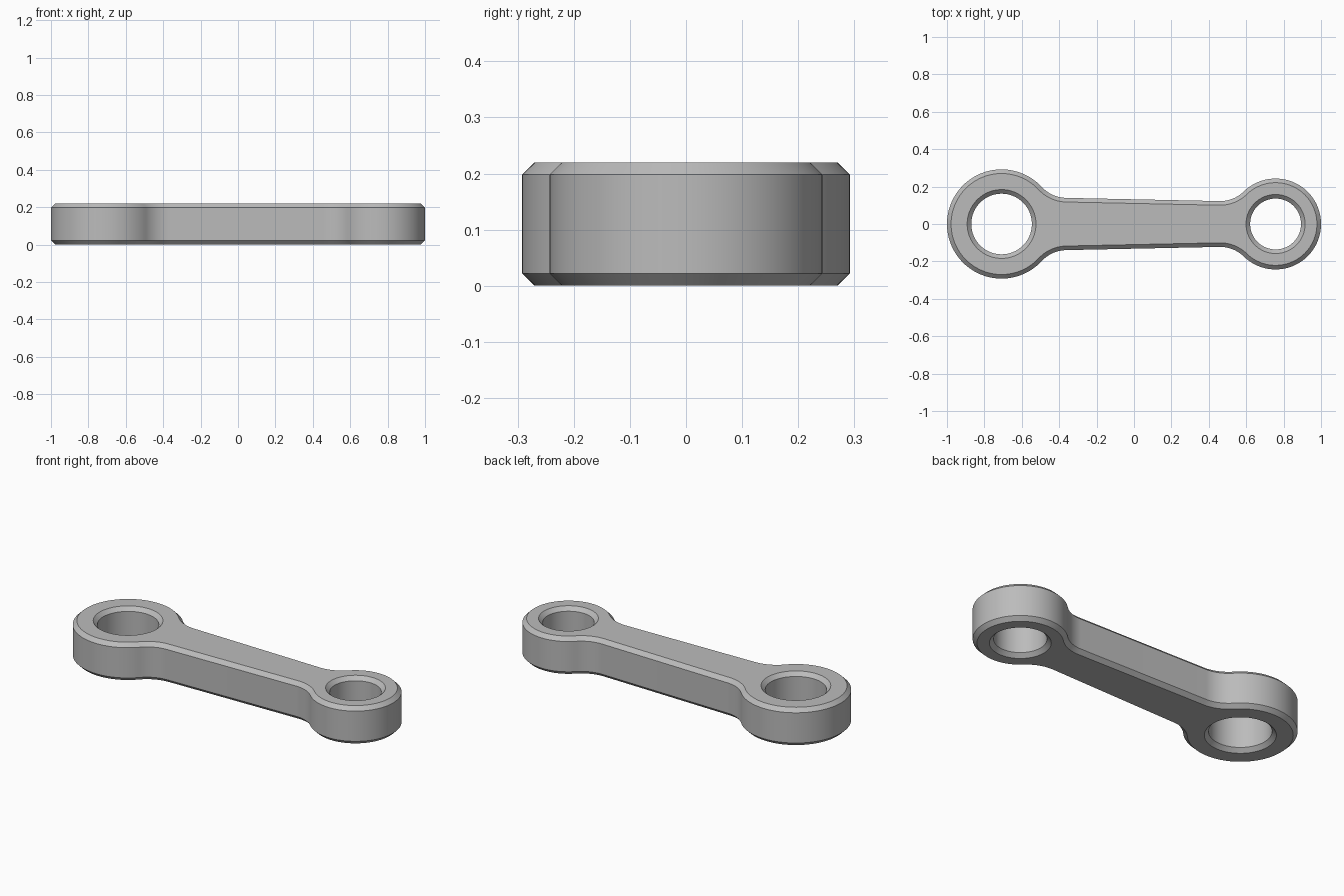
import bpy, bmesh, math
from mathutils import Vector

cube = bpy.data.objects.get("Cube")
if cube:
    bpy.data.objects.remove(cube, do_unlink=True)

HEIGHT, CHAMFER, FILLET = 0.22, 0.022, 0.184
BIG, BIG_R, BIG_HOLE = Vector((-0.708, 0)), 0.292, 0.162
SMALL, SMALL_R, SMALL_HOLE = Vector((0.757, 0)), 0.243, 0.136
SHANK_HALF, TAPER = 0.132, 0.021


def arc(centre, radius, a0, a1, steps):
    angles = [a0 + (a1 - a0) * i / steps for i in range(steps + 1)]
    return [centre + radius * Vector((math.cos(a), math.sin(a))) for a in angles]


def fillet_centre(eye, eye_r, side):
    """Centre of the blend touching both the eye and the upper shank edge."""
    along = Vector((math.cos(TAPER), -math.sin(TAPER)))
    normal = Vector((math.sin(TAPER), math.cos(TAPER)))
    start = Vector((0, SHANK_HALF)) + normal * FILLET
    rel = start - eye
    b = rel.dot(along)
    root = math.sqrt(b * b - rel.length_squared + (eye_r + FILLET) ** 2)
    return start + along * (-b + side * root)


def outline(inset):
    """Rod outline, pulled in evenly by the inset."""
    big_c = fillet_centre(BIG, BIG_R, 1)
    small_c = fillet_centre(SMALL, SMALL_R, -1)
    big_d, small_d = big_c - BIG, small_c - SMALL
    big_a, small_a = math.atan2(big_d.y, big_d.x), math.atan2(small_d.y, small_d.x)
    down = -math.pi / 2 - TAPER
    upper = arc(BIG, BIG_R - inset, math.pi, big_a, 48)
    upper += arc(big_c, FILLET + inset, big_a - math.pi, down, 16)
    upper += arc(small_c, FILLET + inset, down, small_a - math.pi, 16)
    upper += arc(SMALL, SMALL_R - inset, small_a, 0, 48)
    # Drop the doubled tangent points, then mirror to the other side
    clean = [p for i, p in enumerate(upper) if i == 0 or (p - upper[i - 1]).length > 1e-5]
    return clean + [Vector((p.x, -p.y)) for p in reversed(clean[1:-1])]


def hole(centre, radius):
    return lambda inset: arc(centre, radius + inset, 0, math.tau, 96)[:-1]


# Chamfered walls around the rod and through both eyes
bm = bmesh.new()
levels = [(0, CHAMFER), (CHAMFER, 0), (HEIGHT - CHAMFER, 0), (HEIGHT, CHAMFER)]
rims = {0: [], len(levels) - 1: []}
for profile in (outline, hole(BIG, BIG_HOLE), hole(SMALL, SMALL_HOLE)):
    rings = [[bm.verts.new((p.x, p.y, z)) for p in profile(inset)] for z, inset in levels]
    n = len(rings[0])
    for low, high in zip(rings, rings[1:]):
        for i in range(n):
            j = (i + 1) % n
            bm.faces.new((low[i], low[j], high[j], high[i]))
    for k in rims:
        rims[k] += [bm.edges.get((rings[k][i], rings[k][(i + 1) % n])) for i in range(n)]

# Flat bottom and top with the eyes left open
for edges in rims.values():
    bmesh.ops.triangle_fill(bm, edges=edges, use_beauty=True)
bmesh.ops.recalc_face_normals(bm, faces=bm.faces)

mesh = bpy.data.meshes.new("connecting_rod")
bm.to_mesh(mesh)
bm.free()
rod = bpy.data.objects.new("connecting_rod", mesh)
bpy.context.collection.objects.link(rod)

# Plain grey metal
steel = bpy.data.materials.new("grey_metal")
steel.use_nodes = True
steel.diffuse_color = (0.5, 0.5, 0.5, 1)
steel.node_tree.nodes["Principled BSDF"].inputs["Base Color"].default_value = (0.5, 0.5, 0.5, 1)
mesh.materials.append(steel)

bpy.ops.object.select_all(action='DESELECT')
rod.select_set(True)
bpy.context.view_layer.objects.active = rod
bpy.ops.object.shade_smooth_by_angle(angle=math.radians(30))
